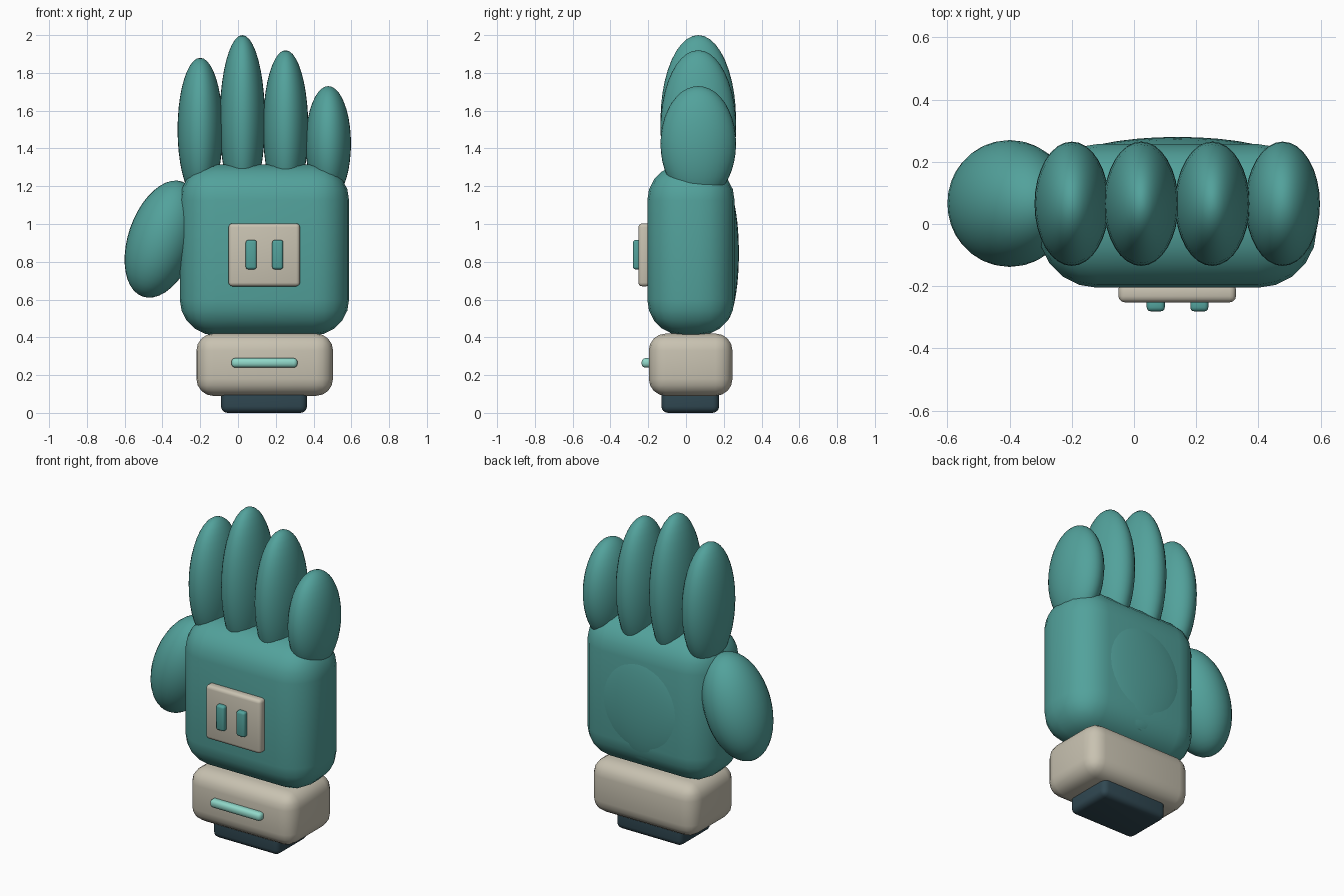
import bpy
from math import radians

if "Cube" in bpy.data.objects:
    bpy.data.objects.remove(bpy.data.objects["Cube"])


def material(name, rgb):
    m = bpy.data.materials.new(name)
    m.diffuse_color = (*rgb, 1)
    m.use_nodes = True
    m.node_tree.nodes["Principled BSDF"].inputs["Base Color"].default_value = m.diffuse_color
    return m


TEAL = material("teal", (0.085, 0.36, 0.33))
BEIGE = material("beige", (0.58, 0.54, 0.44))
DARK = material("dark_slate", (0.03, 0.065, 0.085))
MINT = material("mint", (0.28, 0.68, 0.58))


def box(name, lo, hi, bevel, mat, segments=4):
    """Rounded box between two corners."""
    bpy.ops.mesh.primitive_cube_add(
        size=1, location=[(a + b) / 2 for a, b in zip(lo, hi)])
    ob = bpy.context.object
    ob.name = name
    ob.scale = [b - a for a, b in zip(lo, hi)]
    bpy.ops.object.transform_apply(location=False, rotation=False, scale=True)
    mod = ob.modifiers.new("round", 'BEVEL')
    mod.width = bevel
    mod.segments = segments
    bpy.ops.object.modifier_apply(modifier=mod.name)
    bpy.ops.object.shade_smooth_by_angle(angle=radians(35))
    ob.data.materials.append(mat)
    return ob


def ellipsoid(name, centre, radii, mat, tilt=0):
    """Smooth ellipsoid, tilted about the y axis."""
    bpy.ops.mesh.primitive_uv_sphere_add(
        segments=32, ring_count=20, radius=1, location=centre,
        rotation=(0, radians(tilt), 0))
    ob = bpy.context.object
    ob.name = name
    ob.scale = radii
    bpy.ops.object.transform_apply(location=False, rotation=False, scale=True)
    bpy.ops.object.shade_smooth()
    ob.data.materials.append(mat)
    return ob


# Wrist plug and cuff
box("wrist_plug", (-0.09, -0.13, 0), (0.365, 0.175, 0.16), 0.035, DARK)
box("cuff", (-0.22, -0.197, 0.09), (0.503, 0.246, 0.42), 0.09, BEIGE)
box("cuff_strip", (-0.035, -0.235, 0.24), (0.315, -0.18, 0.29), 0.02, MINT, 3)

# Palm block with a raised pad on the back
box("palm", (-0.308, -0.205, 0.41), (0.588, 0.257, 1.315), 0.19, TEAL, 5)
ellipsoid("palm_pad", (0.14, 0.2, 0.845), (0.35, 0.08, 0.37), TEAL)

# Front plate with two raised bars
box("front_plate", (-0.05, -0.252, 0.67), (0.328, -0.19, 1.003), 0.02, BEIGE, 3)
for i, x in enumerate((0.07, 0.21)):
    box(f"plate_bar_{i + 1}", (x - 0.029, -0.281, 0.76),
        (x + 0.029, -0.24, 0.915), 0.013, TEAL, 3)

# Fingers: x position, bottom and tip height
fingers = {"index": (-0.2, 1.12, 1.88), "middle": (0.023, 1.1, 2.0),
           "ring": (0.252, 1.1, 1.92), "little": (0.478, 1.12, 1.73)}
for name, (x, z0, z1) in fingers.items():
    ellipsoid(name + "_finger", (x, 0.065, (z0 + z1) / 2),
              (0.12, 0.2, (z1 - z0) / 2), TEAL)

# Thumb
ellipsoid("thumb", (-0.4, 0.066, 0.92), (0.181, 0.204, 0.322), TEAL, tilt=19)
